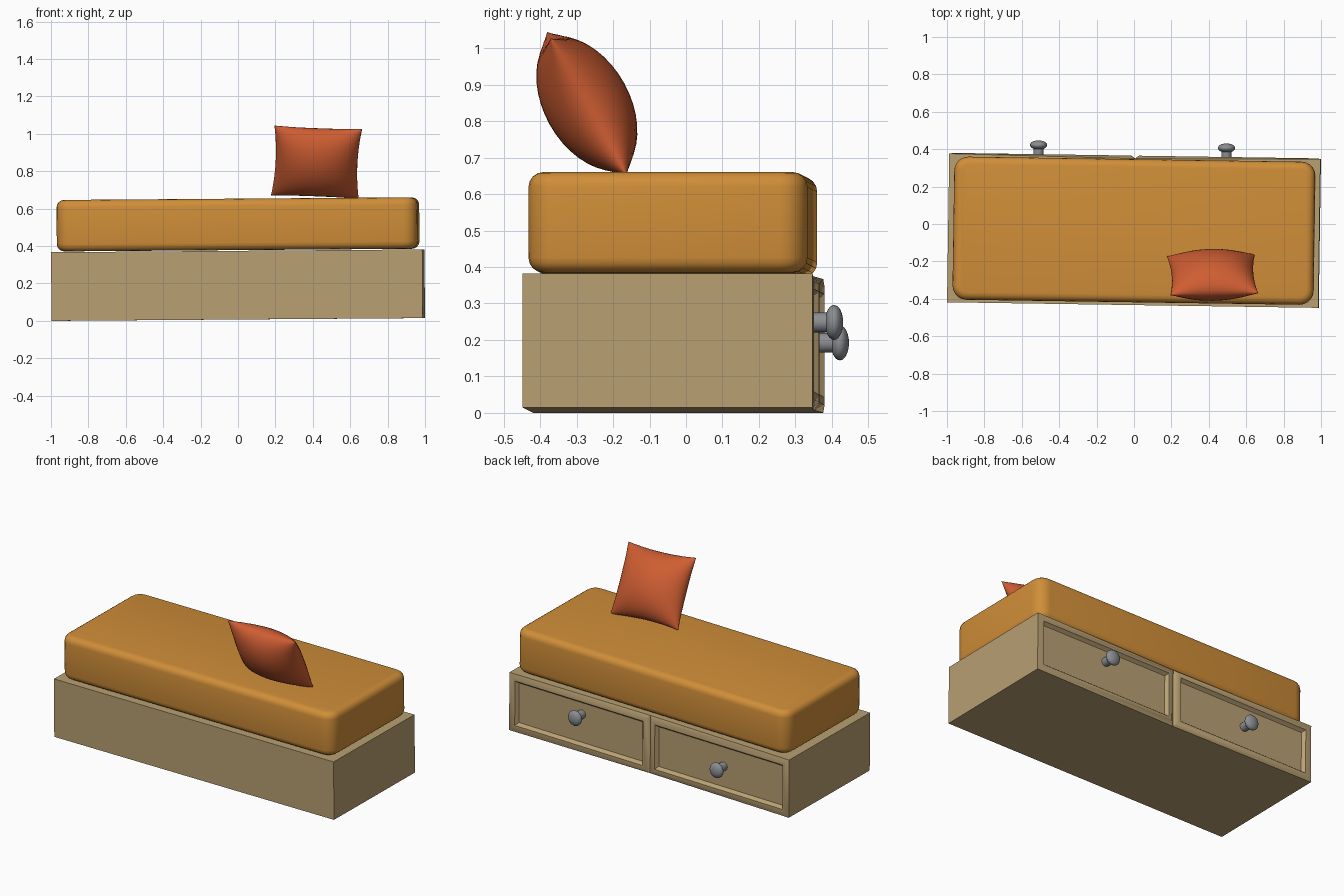
import bpy, bmesh, math
from mathutils import Matrix, Vector

cube = bpy.data.objects.get("Cube")
if cube:
    bpy.data.objects.remove(cube, do_unlink=True)

TILT = (0, -0.0075, -0.015)      # the bench sits slightly askew


def material(name, color):
    m = bpy.data.materials.new(name)
    m.use_nodes = True
    m.diffuse_color = (*color, 1)
    bsdf = next(n for n in m.node_tree.nodes if n.type == 'BSDF_PRINCIPLED')
    bsdf.inputs["Base Color"].default_value = (*color, 1)
    return m


WOOD = material("tan wood", (0.48, 0.35, 0.17))
FABRIC = material("mustard fabric", (0.63, 0.27, 0.04))
CUSHION = material("rust fabric", (0.62, 0.11, 0.032))
METAL = material("grey metal", (0.26, 0.27, 0.29))


def finish(name, bm, mat, location, rotation=TILT, angle=40):
    bmesh.ops.recalc_face_normals(bm, faces=bm.faces)
    mesh = bpy.data.meshes.new(name)
    bm.to_mesh(mesh)
    bm.free()
    mesh.materials.append(mat)
    obj = bpy.data.objects.new(name, mesh)
    obj.location, obj.rotation_euler = location, rotation
    bpy.context.collection.objects.link(obj)
    bpy.ops.object.select_all(action='DESELECT')
    obj.select_set(True)
    bpy.context.view_layer.objects.active = obj
    bpy.ops.object.shade_smooth_by_angle(angle=math.radians(angle))
    return obj


def box(size):
    bm = bmesh.new()
    bmesh.ops.create_cube(bm, size=1, matrix=Matrix.Diagonal((*size, 1)))
    return bm


# Wooden base with two framed drawer fronts on the back
bm = box((1.985, 0.795, 0.367))
bmesh.ops.bisect_plane(bm, geom=bm.verts[:] + bm.edges[:] + bm.faces[:],
                       plane_co=(0, 0, 0), plane_no=(1, 0, 0))
bm.normal_update()
fronts = [f for f in bm.faces if f.normal.y > 0.9]
seam = [v for v in bm.verts if abs(v.co.x) < 0.001 and v.co.y > 0.3]
for thickness, depth in ((0.03, 0.004), (0.03, 0), (0.012, -0.012), (0.01, -0.008)):
    bmesh.ops.inset_individual(bm, faces=fronts, thickness=thickness, depth=depth)
for v in seam:
    v.co.y -= 0.012
finish("drawer_base", bm, WOOD, (0, -0.036, 0.191))

# Mattress: rounded corners, then softened top and bottom rims
bm = box((1.93, 0.765, 0.275))
upright = [e for e in bm.edges if abs(e.verts[0].co.z - e.verts[1].co.z) > 0.1]
bmesh.ops.bevel(bm, geom=upright, offset=0.075, segments=5, profile=0.5, affect='EDGES')
rims = [e for e in bm.edges if abs(e.verts[0].co.z - e.verts[1].co.z) < 0.01]
bmesh.ops.bevel(bm, geom=rims, offset=0.04, segments=4, profile=0.5, affect='EDGES')
finish("mattress", bm, FABRIC, (0, -0.036, 0.516))

# Throw pillow: two puffed sheets joined along a pinched rim
bm = bmesh.new()
for side in (1, -1):
    sheet = bmesh.ops.create_grid(bm, x_segments=20, y_segments=20, size=1)["verts"]
    for v in sheet:
        u, w = (math.sin(c * math.pi / 2) for c in v.co.xy)
        puff = max(0, (1 - u * u) * (1 - w * w)) ** 0.55
        v.co = Vector((0.235 * u * (1 - 0.07 * (1 - w * w)),
                       side * 0.117 * puff,
                       0.215 * w * (1 - 0.07 * (1 - u * u))))
bmesh.ops.remove_doubles(bm, verts=bm.verts, dist=0.0005)
lean = Matrix.Rotation(math.radians(29), 3, 'X') @ Matrix.Rotation(math.radians(2.5), 3, 'Y')
finish("throw_pillow", bm, CUSHION, (0.42, -0.272, 0.848), lean.to_euler(), 180)

# Drawer knobs: a stem and a flattened round head, pointing backwards
for name, x, y, z in (("left_knob", 0.495, 0.406, 0.248), ("right_knob", -0.51, 0.422, 0.192)):
    bm = bmesh.new()
    back = Matrix.Rotation(math.pi / 2, 4, 'X')
    bmesh.ops.create_cone(bm, cap_ends=True, segments=20, radius1=0.027, radius2=0.027,
                          depth=0.08, matrix=Matrix.Translation((0, -0.045, 0)) @ back)
    bmesh.ops.create_uvsphere(bm, u_segments=20, v_segments=12, radius=1,
                              matrix=back @ Matrix.Diagonal((0.046, 0.048, 0.025, 1)))
    finish(name, bm, METAL, (x, y, z))
